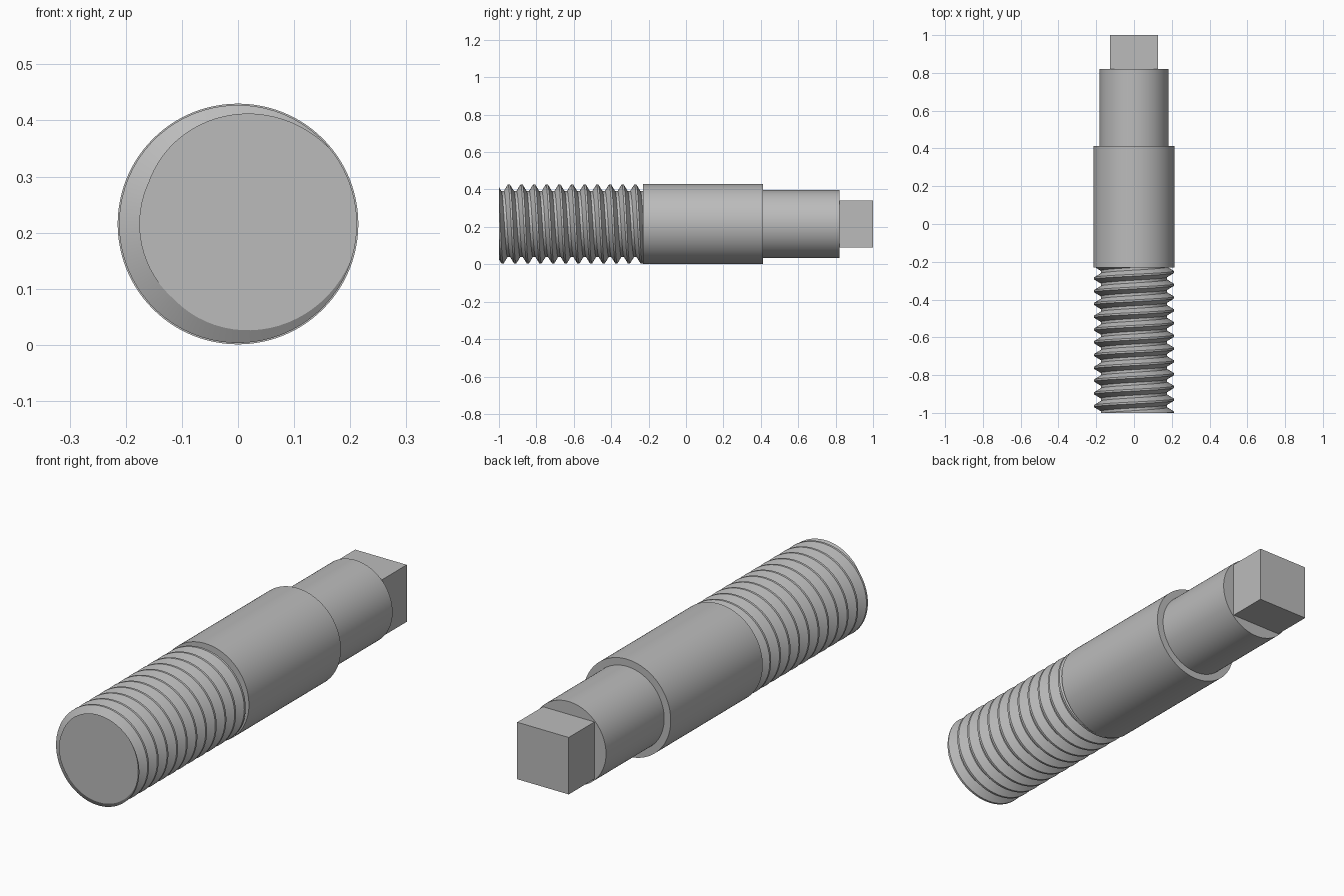
import bpy, bmesh
from math import cos, sin, pi, radians
from mathutils import Vector

cube = bpy.data.objects.get("Cube")
if cube:
    bpy.data.objects.remove(cube, do_unlink=True)

AXIS_Z = 0.2155
STEEL = (0.5, 0.5, 0.5, 1)

steel = bpy.data.materials.new("grey steel")
steel.use_nodes = True
steel.diffuse_color = STEEL
steel.node_tree.nodes["Principled BSDF"].inputs["Base Color"].default_value = STEEL


def finish(obj, name):
    obj.name = name
    obj.data.materials.append(steel)
    bpy.ops.object.select_all(action='DESELECT')
    obj.select_set(True)
    bpy.context.view_layer.objects.active = obj
    bpy.ops.object.shade_smooth_by_angle(angle=radians(25))


def cylinder(name, radius, y0, y1):
    bpy.ops.mesh.primitive_cylinder_add(
        vertices=96, radius=radius, depth=y1 - y0,
        location=(0, (y0 + y1) / 2, AXIS_Z), rotation=(pi / 2, 0, 0))
    finish(bpy.context.object, name)


def thread(name, crest, root, pitch, y0, y1, phase, steps=72):
    """Right-handed helical thread, swept past both ends and cut flat."""
    crest_flat, root_flat = 0.010, 0.014
    flank = (pitch - crest_flat - root_flat) / 2
    half = crest_flat / 2
    profile = [(-half - flank, root), (-half, crest), (half, crest),
               (half + flank, root), (half + flank + root_flat, root)]
    turns = int((y1 - y0) / pitch) + 5
    bm = bmesh.new()
    rows = []
    for i in range(turns * steps + 1):
        a = 2 * pi * i / steps + phase
        y = y1 + 2 * pitch - pitch * i / steps
        rows.append([bm.verts.new((r * cos(a), y + dy, AXIS_Z + r * sin(a)))
                     for dy, r in profile])
    for p, q in zip(rows, rows[1:]):
        for j in range(len(profile) - 1):
            bm.faces.new((p[j], p[j + 1], q[j + 1], q[j]))
    bmesh.ops.remove_doubles(bm, verts=bm.verts, dist=1e-5)
    for y, side in ((y0, -1), (y1, 1)):
        bmesh.ops.bisect_plane(
            bm, geom=bm.verts[:] + bm.edges[:] + bm.faces[:], dist=1e-6,
            plane_co=Vector((0, y, 0)), plane_no=Vector((0, side, 0)),
            clear_outer=True)
        rim = [e for e in bm.edges if e.is_boundary
               and all(abs(v.co.y - y) < 1e-4 for v in e.verts)]
        bmesh.ops.edgeloop_fill(bm, edges=rim)
    bmesh.ops.recalc_face_normals(bm, faces=bm.faces)
    mesh = bpy.data.meshes.new(name)
    bm.to_mesh(mesh)
    bm.free()
    obj = bpy.data.objects.new(name, mesh)
    bpy.context.collection.objects.link(obj)
    finish(obj, name)


# Threaded front end; its pitch count places a crest at the front face
PITCH = 0.0676
START, END = -1.0, -1.0 + 12 * PITCH
thread("threaded_end", 0.212, 0.176, PITCH, START, END, radians(12))

# Plain body and reduced shoulder
cylinder("body", 0.2145, -0.23, 0.413)
cylinder("shoulder", 0.1825, 0.40, 0.82)

# Square drive at the back
bpy.ops.mesh.primitive_cube_add(size=1, location=(0, 0.905, AXIS_Z))
drive = bpy.context.object
drive.scale = (0.252, 0.19, 0.252)
finish(drive, "square_drive")
